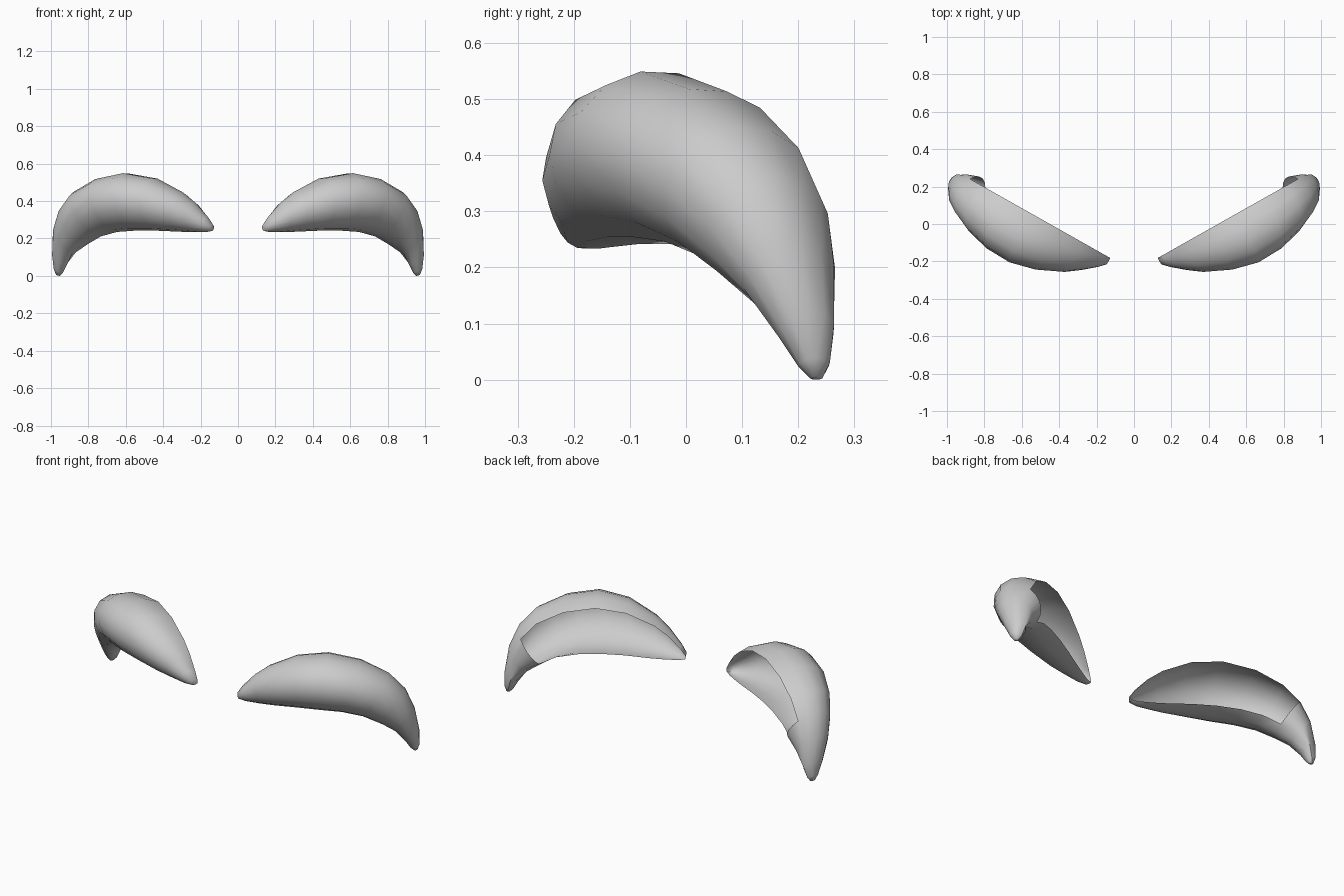
import bpy, bmesh, math

if "Cube" in bpy.data.objects:
    bpy.data.objects.remove(bpy.data.objects["Cube"])

grey = bpy.data.materials.new("soft_grey")
grey.diffuse_color = (0.6, 0.6, 0.6, 1)
grey.use_nodes = True
grey.node_tree.nodes["Principled BSDF"].inputs["Base Color"].default_value = grey.diffuse_color

# Each station: top x, top z, bottom x, bottom z, depth centre, depth radius
STATIONS = [
    (0.136, 0.275, 0.142, 0.242, 0.02, 0.022),
    (0.165, 0.318, 0.18, 0.235, 0.03, 0.045),
    (0.23, 0.393, 0.25, 0.236, 0.045, 0.088),
    (0.30, 0.45, 0.32, 0.239, 0.06, 0.125),
    (0.44, 0.525, 0.45, 0.245, 0.085, 0.165),
    (0.59, 0.552, 0.56, 0.245, 0.10, 0.185),
    (0.74, 0.52, 0.66, 0.238, 0.10, 0.18),
    (0.865, 0.45, 0.75, 0.213, 0.095, 0.152),
    (0.935, 0.36, 0.82, 0.17, 0.085, 0.122),
    (0.973, 0.25, 0.882, 0.125, 0.075, 0.09),
    (0.985, 0.12, 0.922, 0.06, 0.06, 0.055),
    (0.982, 0.04, 0.94, 0.018, 0.052, 0.03),
    (0.972, 0.008, 0.955, 0.002, 0.05, 0.012),
]
FRONT, BACK = 11, 4          # points on the front shell and on the rear wall
CLOSED_FROM = 8              # the rear wall exists only from this station on
CX, CY = 0.49, -0.87         # horizontal depth direction, pointing forward


def ring(tx, tz, bx, bz, dc, dr):
    """Elliptical cross-section whose front part starts and ends on the rear plane."""
    mx, mz, hx, hz = (tx + bx) / 2, (tz + bz) / 2, (tx - bx) / 2, (tz - bz) / 2
    a = math.asin(min(1, dc / dr))
    angles = [-a + (math.pi + 2 * a) * i / (FRONT - 1) for i in range(FRONT)]
    gap = math.pi - 2 * a
    angles += [math.pi + a + gap * (i + 1) / (BACK + 1) for i in range(BACK)]
    pts = []
    for t in angles:
        off, c = dr * math.sin(t), math.cos(t)
        x = mx + hx * c
        s = (x - 0.13 - CX * dc) / 0.87
        y = -0.18 + 0.49 * s + CY * (dc + off)
        pts.append((x + CX * off, y, mz + hz * c + 0.1 * off))
    return pts


# Curved, tapering brow: open at the rear, closed around the outer tip
bm = bmesh.new()
rings = [[bm.verts.new(p) for p in ring(*st)] for st in STATIONS]
n = FRONT + BACK
for k in range(len(rings) - 1):
    r0, r1 = rings[k], rings[k + 1]
    for i in range(n if k >= CLOSED_FROM else FRONT - 1):
        j = (i + 1) % n
        bm.faces.new((r0[i], r0[j], r1[j], r1[i]))
bm.faces.new(rings[0][:FRONT])      # inner tip
bm.faces.new(rings[-1])             # outer tip
bmesh.ops.delete(bm, geom=[v for v in bm.verts if not v.link_faces], context='VERTS')
bmesh.ops.recalc_face_normals(bm, faces=bm.faces)
# Make the front shell face forward
front = min(bm.faces, key=lambda f: f.calc_center_median().y)
if front.normal.y > 0:
    bmesh.ops.reverse_faces(bm, faces=bm.faces)
# Stand on the floor
low = min(v.co.z for v in bm.verts)
for v in bm.verts:
    v.co.z -= low

mesh = bpy.data.meshes.new("brows")
bm.to_mesh(mesh)
bm.free()
mesh.materials.append(grey)
brows = bpy.data.objects.new("brows", mesh)
bpy.context.collection.objects.link(brows)
bpy.context.view_layer.objects.active = brows
brows.select_set(True)
bpy.ops.object.shade_smooth_by_angle(angle=math.radians(60))

# Matching brow on the other side
mirror = brows.modifiers.new("mirror", 'MIRROR')
mirror.use_mirror_merge = False
